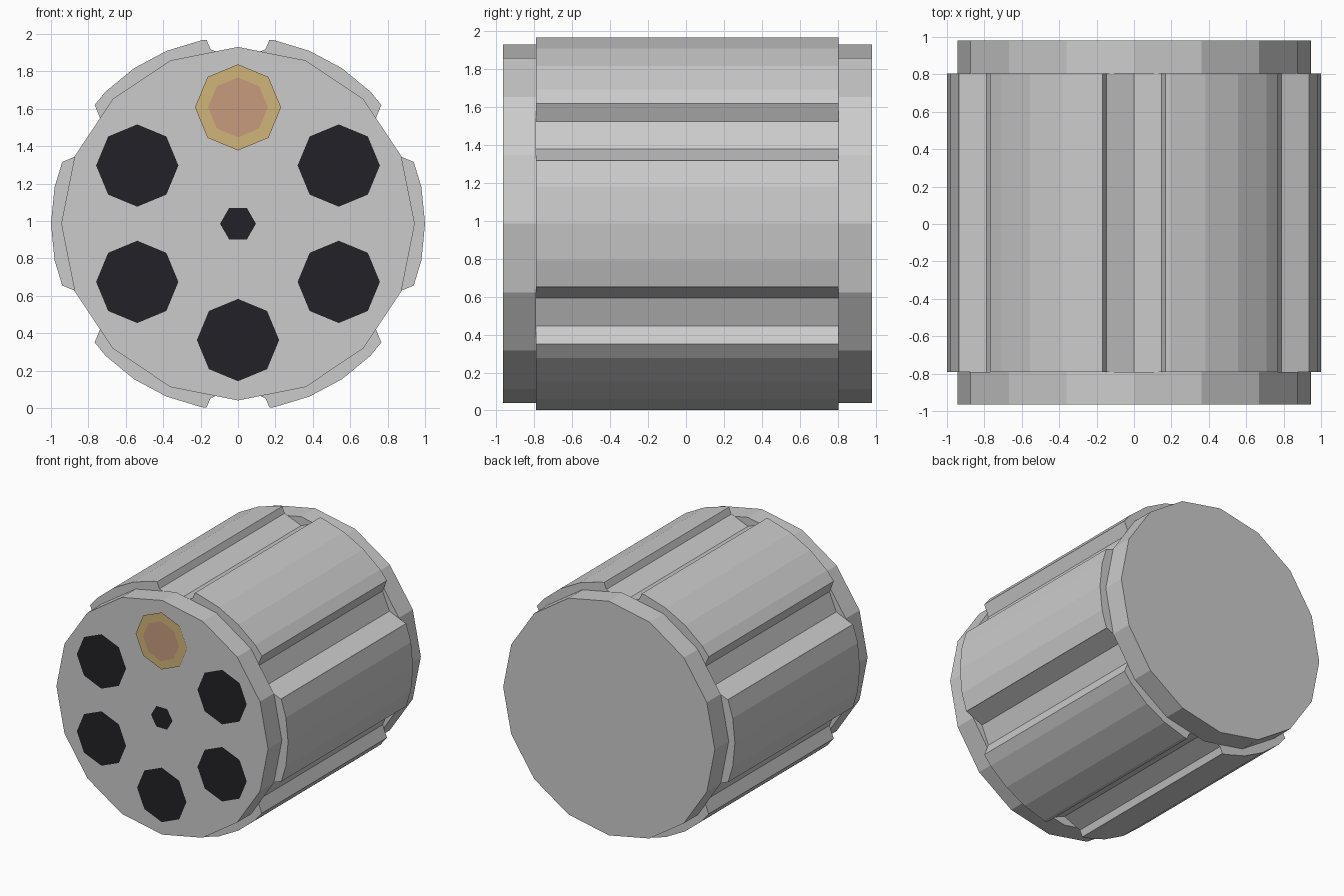
import bpy, bmesh
from math import cos, sin, tau

if "Cube" in bpy.data.objects:
    bpy.data.objects.remove(bpy.data.objects["Cube"])

CZ = 0.985                    # height of the drum axis
Y0, Y1, Y2, Y3 = -0.966, -0.79, 0.805, 0.982


def around(radius, k):
    """Centre of station k of six, counted from the top."""
    a = tau / 4 + k * tau / 6
    return radius * cos(a), CZ + radius * sin(a)


def make(name, sides, radius, centres, y0, y1=None, mat=None):
    """Polygons facing -y at y0, extruded to y1 when it is given."""
    bm = bmesh.new()
    for x, z in centres:
        vs = [bm.verts.new((x + radius * cos(i * tau / sides), y0,
                            z + radius * sin(i * tau / sides))) for i in range(sides)]
        face = bm.faces.new(vs)
        if y1 is not None:
            geom = bmesh.ops.extrude_face_region(bm, geom=[face], use_keep_orig=True)["geom"]
            moved = [g for g in geom if isinstance(g, bmesh.types.BMVert)]
            bmesh.ops.translate(bm, verts=moved, vec=(0, y1 - y0, 0))
    if y1 is not None:
        bmesh.ops.recalc_face_normals(bm, faces=bm.faces)
    mesh = bpy.data.meshes.new(name)
    bm.to_mesh(mesh)
    bm.free()
    ob = bpy.data.objects.new(name, mesh)
    bpy.context.collection.objects.link(ob)
    if mat:
        mesh.materials.append(mat)
    return ob


def colour(name, rgb):
    m = bpy.data.materials.new(name)
    m.diffuse_color = (*rgb, 1)
    m.use_nodes = True
    m.node_tree.nodes["Principled BSDF"].inputs["Base Color"].default_value = m.diffuse_color
    return m


black = colour("bore_black", (0.016, 0.016, 0.02))
brass = colour("brass", (0.63, 0.46, 0.19))
copper = colour("copper", (0.57, 0.33, 0.21))
axis = [(0, CZ)]

# Drum body with six octagonal flutes cut along it
drum = make("drum_body", 32, 1.0, axis, Y1, Y2)
flutes = make("flute_cutter", 8, 0.208, [around(1.08, k) for k in range(6)], -1.2, 1.2)
flutes.hide_render = True
flutes.hide_viewport = True
cut = drum.modifiers.new("flutes", "BOOLEAN")
cut.operation = "DIFFERENCE"
cut.solver = "EXACT"
cut.object = flutes

# Narrower end collars
make("front_collar", 16, 0.945, axis, Y0, Y1)
make("back_collar", 16, 0.945, axis, Y2, Y3)

# Flat chamber openings, centre pin hole and the one loaded round
make("chamber_holes", 8, 0.22, [around(0.622, k) for k in range(1, 6)], Y0 - 0.006, mat=black)
make("pin_hole", 6, 0.096, axis, Y0 - 0.006, mat=black)
make("round_case", 8, 0.23, [around(0.622, 0)], Y0 - 0.01, mat=brass)
make("round_tip", 8, 0.16, [around(0.622, 0)], Y0 - 0.016, mat=copper)
